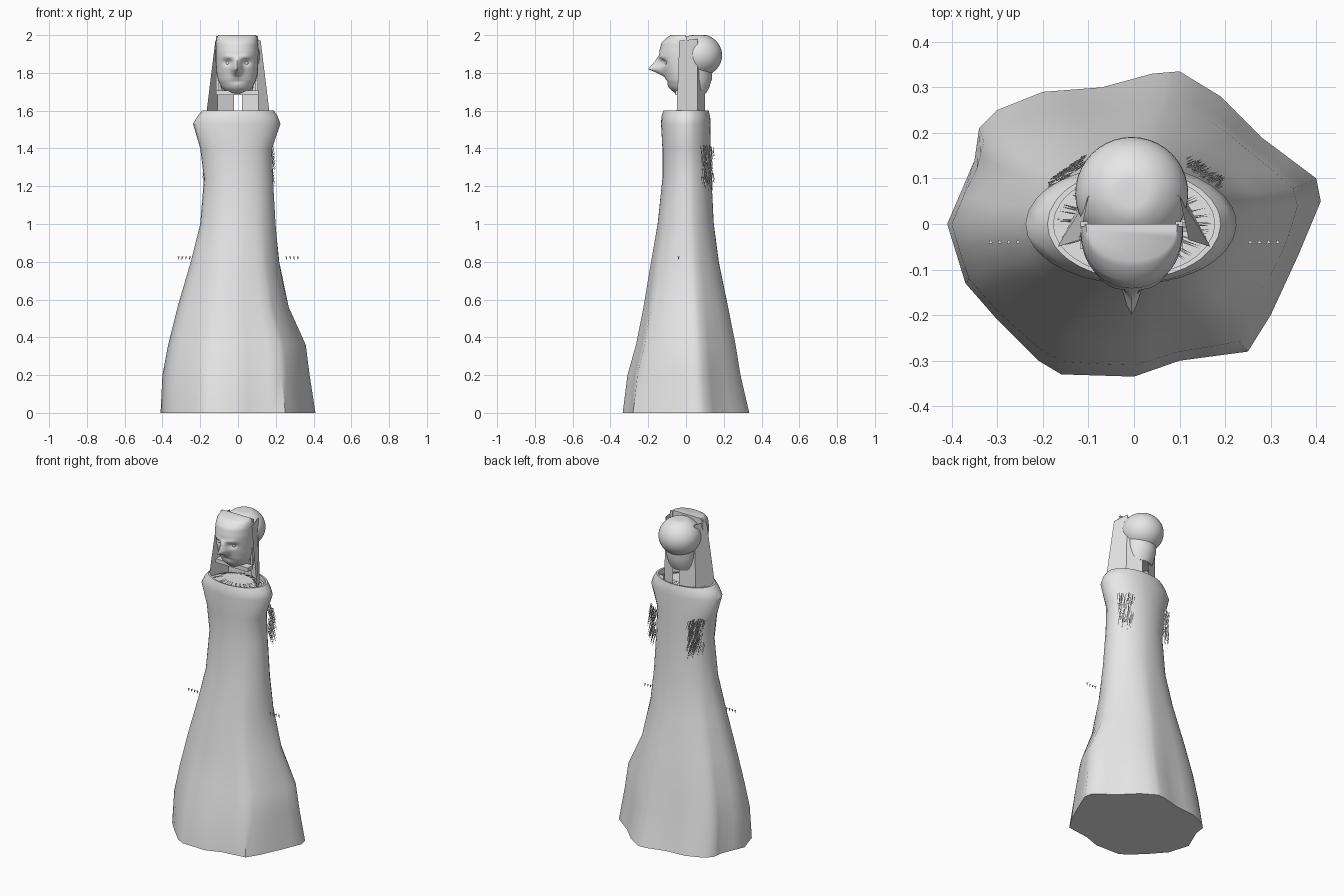
import bpy
import bmesh
import math
import random
from mathutils import Vector

random.seed(4)
cube = bpy.data.objects.get("Cube")
if cube:
    bpy.data.objects.remove(cube, do_unlink=True)

grey = bpy.data.materials.new("plain grey")
grey.use_nodes = True
tone = (0.8, 0.8, 0.8, 1)
grey.diffuse_color = tone
for node in grey.node_tree.nodes:
    if node.type == "BSDF_PRINCIPLED":
        node.inputs["Base Color"].default_value = tone


def finish(bm, name, angle=40, recalc=True):
    """Turn a bmesh into a named, smooth shaded object."""
    if recalc:
        bmesh.ops.recalc_face_normals(bm, faces=bm.faces[:])
    mesh = bpy.data.meshes.new(name)
    bm.to_mesh(mesh)
    bm.free()
    mesh.materials.append(grey)
    ob = bpy.data.objects.new(name, mesh)
    bpy.context.collection.objects.link(ob)
    bpy.ops.object.select_all(action="DESELECT")
    ob.select_set(True)
    bpy.context.view_layer.objects.active = ob
    bpy.ops.object.shade_smooth_by_angle(angle=math.radians(angle))
    return ob


def loft(rings, name, angle=40):
    """Skin closed rings of points and cap both ends."""
    bm = bmesh.new()
    rows = [[bm.verts.new(p) for p in ring] for ring in rings]
    n = len(rows[0])
    for a, b in zip(rows, rows[1:]):
        for i in range(n):
            j = (i + 1) % n
            bm.faces.new((a[i], a[j], b[j], b[i]))
    bm.faces.new(rows[0][::-1])
    bm.faces.new(rows[-1])
    return finish(bm, name, angle)


def lerp_table(table, z):
    """Interpolate smoothly between rows that start with a height."""
    for a, b in zip(table, table[1:]):
        if z <= b[0]:
            t = (z - a[0]) / (b[0] - a[0])
            return [p + (q - p) * t for p, q in zip(a, b)]
    return list(table[-1])


def bump(x, centre, width):
    return math.exp(-((x - centre) / width) ** 2)


# Gown: wavy hem that settles into an oval bodice
hem = [(-.41, 0), (-.37, -.13), (-.3, -.21), (-.21, -.3), (-.16, -.33),
       (0, -.335), (.1, -.3), (.25, -.28), (.3, -.2), (.36, -.07),
       (.41, .05), (.4, .1), (.28, .19), (.19, .28), (.1, .335),
       (.04, .33), (-.07, .3), (-.2, .29), (-.3, .25), (-.34, .21), (-.35, .14)]
# height, reach to -x, +x, -y, +y
reach = [(0, .41, .41, .335, .335), (.2, .4, .38, .31, .29),
         (.36, .37, .36, .265, .265), (.56, .32, .27, .225, .225),
         (.8, .25, .22, .185, .175), (1, .2, .2, .15, .148),
         (1.24, .18, .185, .125, .135), (1.4, .2, .18, .125, .13),
         (1.53, .238, .225, .132, .13), (1.57, .215, .21, .13, .128),
         (1.6, .19, .19, .12, .12)]
outline = []
for (ax, ay), (bx, by) in zip(hem, hem[1:] + hem[:1]):
    outline += [(ax, ay), ((ax + bx) / 2, (ay + by) / 2)]


def gown_ring(row):
    z, west, east, front, back = row
    settle = min(1, z / 1.1)
    ring = []
    for x, y in outline:
        u, v = x / .41, y / .335
        a = math.atan2(v, u)
        u += (math.cos(a) - u) * settle
        v += (math.sin(a) - v) * settle
        ring.append((u * (east if u > 0 else west),
                     v * (back if v > 0 else front), z))
    return ring


gown_rings = [gown_ring(row) for row in reach]
# sunken neckline
gown_rings.append([(x * .93, y * .93, 1.6) for x, y, z in gown_rings[-1]])
gown_rings.append([(x, y, 1.57) for x, y, z in gown_rings[-1]])
loft(gown_rings, "gown")

# Face: half oval shell with nose, brow, eye hollows and mouth
HEAD_X = -.005
face_rows = [(1.69, .05, .055), (1.72, .08, .09), (1.76, .1, .108),
             (1.8, .108, .118), (1.86, .112, .135), (1.91, .113, .142),
             (1.96, .112, .13), (1.985, .108, .105), (2, .1, .08)]
face_rings = []
steps = 36
for k in range(steps + 1):
    z, half, depth = lerp_table(face_rows, 1.69 + .31 * k / steps)
    ring = []
    for i in range(33):
        a = math.pi * (i / 32 - .5)
        x, y = half * math.sin(a), -depth * math.cos(a) ** .8
        slope = (1.9 - z) / .08 if z > 1.82 else (z - 1.775) / .045
        nose = .078 * max(0, min(1, slope)) ** 1.3
        y -= nose * bump(x, 0, .02)
        y += .018 * bump(abs(x), .048, .024) * bump(z, 1.855, .016)
        y -= .01 * bump(abs(x), .045, .03) * bump(z, 1.885, .012)
        y += .008 * bump(x, 0, .035) * bump(z, 1.755, .008)
        ring.append((HEAD_X + x, y, z))
    face_rings.append(ring)
loft(face_rings, "face", 60)

# Eyes
for side, name in ((1, "left_eye"), (-1, "right_eye")):
    bm = bmesh.new()
    bmesh.ops.create_uvsphere(bm, u_segments=12, v_segments=8, radius=.013)
    for v in bm.verts:
        v.co += Vector((HEAD_X + side * .048, -.098, 1.852))
    finish(bm, name)

# Skull: round ball with a flattened crown
bm = bmesh.new()
bmesh.ops.create_uvsphere(bm, u_segments=40, v_segments=24, radius=.124)
for v in bm.verts:
    v.co = (HEAD_X + v.co.x, .067 + v.co.y, min(2, 1.893 + v.co.z * .92))
finish(bm, "skull")

# Nape, below the skull
nape = []
for z, half, back in ((1.69, .075, .105), (1.72, .085, .122),
                      (1.77, .095, .138), (1.85, .1, .14)):
    nape.append([(HEAD_X + half * math.cos(t * math.tau / 32),
                  .04 + (back - .04) * math.sin(t * math.tau / 32), z)
                 for t in range(32)])
loft(nape, "nape")


def box(name, centre, size):
    bm = bmesh.new()
    bmesh.ops.create_cube(bm, size=1)
    for v in bm.verts:
        v.co = Vector(centre) + Vector([a * b for a, b in zip(v.co, size)])
    finish(bm, name)


# Jaw plate and the strips along the edge of the face
box("jaw_plate", (HEAD_X, -.03, 1.695), (.225, .05, .025))
for side, name in ((1, "left_face_edge"), (-1, "right_face_edge")):
    box(name, (HEAD_X + side * .104, 0, 1.85), (.016, .012, .29))

# Hair curtains: thin sheets that face inward, beside and behind the head
for side, name in ((1, "left_hair_curtain"), (-1, "right_hair_curtain")):
    bm = bmesh.new()
    low = [(.168, -.05), (.11, .06), (.02, .1)]
    high = [(.12, -.035, 1.97), (.1, .06, 1.98), (.02, .1, 1.72)]
    a = [bm.verts.new((side * x, y, 1.58)) for x, y in low]
    b = [bm.verts.new((side * x, y, z)) for x, y, z in high]
    for i in range(2):
        face = bm.faces.new((a[i], a[i + 1], b[i + 1], b[i]))
        face.normal_update()
        if face.normal.y > 0:
            face.normal_flip()
    finish(bm, name, recalc=False)


def strand(bm, start, end, width):
    """Add one tapering three-sided strand."""
    start, end = Vector(start), Vector(end)
    axis = (end - start).normalized()
    across = axis.orthogonal().normalized()
    other = axis.cross(across)
    base = []
    for t in range(3):
        a = t * math.tau / 3
        base.append(bm.verts.new(start + width * (across * math.cos(a) + other * math.sin(a))))
    tip = bm.verts.new(end)
    for i in range(3):
        bm.faces.new((base[i], base[(i + 1) % 3], tip))
    bm.faces.new(base[::-1])


# Loose tufts behind each shoulder
for side, name in ((1, "left_back_tuft"), (-1, "right_back_tuft")):
    bm = bmesh.new()
    for i in range(90):
        x = random.uniform(.115, .188)
        y = .135 - (x - .115) * .7 + random.uniform(-.01, .012)
        z = random.uniform(1.24, 1.42)
        drop = random.uniform(.05, .09)
        strand(bm, (side * x, y, z),
               (side * x + .014, y + .008, z - drop), .0022)
    finish(bm, name)

# Fringe lying inside the neckline
bm = bmesh.new()
for i in range(70):
    a = random.uniform(0, math.tau)
    c, s = math.cos(a), math.sin(a)
    strand(bm, (.1 * c, .06 * s, 1.592), (.17 * c, .105 * s, 1.575), .003)
finish(bm, "neck_fringe")

# Fingertips peeking out on each side
for side, name in ((1, "left_fingertips"), (-1, "right_fingertips")):
    bm = bmesh.new()
    for i in range(4):
        x = side * (.255 + i * .02)
        strand(bm, (x, -.04, .828), (x + side * .003, -.04, .808), .006)
    finish(bm, name)
